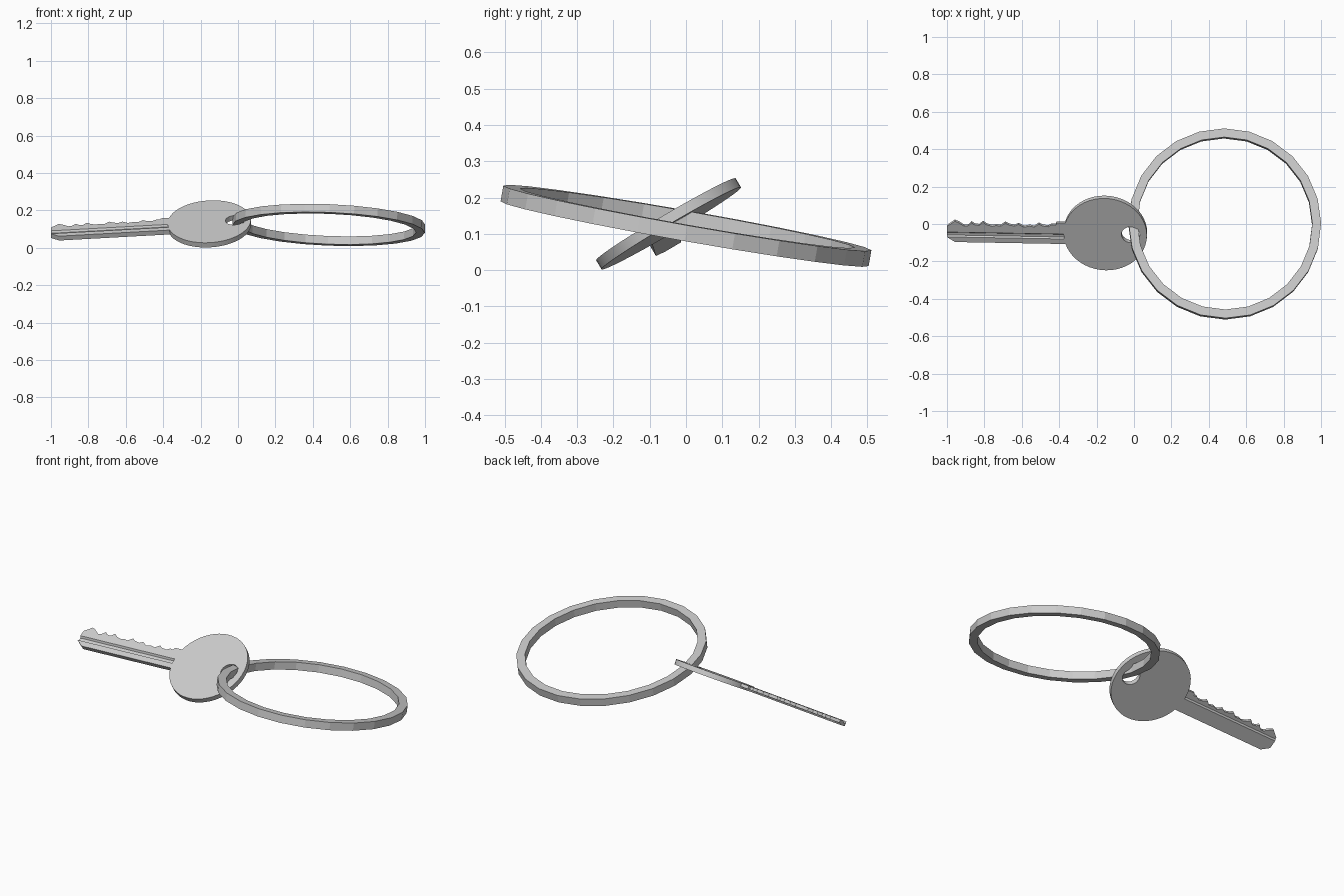
import bpy, bmesh, math
from mathutils import Vector, Matrix

if "Cube" in bpy.data.objects:
    bpy.data.objects.remove(bpy.data.objects["Cube"])


def frame(x_dir, y_dir, origin):
    """Placement matrix from two approximate in-plane directions."""
    x = Vector(x_dir).normalized()
    y = Vector(y_dir)
    y = (y - x * y.dot(x)).normalized()
    m = Matrix((x, y, x.cross(y))).transposed().to_4x4()
    m.translation = origin
    return m


def finish(name, bm, matrix, smooth=None):
    bmesh.ops.recalc_face_normals(bm, faces=bm.faces)
    bm.transform(matrix)
    mesh = bpy.data.meshes.new(name)
    bm.to_mesh(mesh)
    bm.free()
    ob = bpy.data.objects.new(name, mesh)
    bpy.context.collection.objects.link(ob)
    if smooth:
        bpy.ops.object.select_all(action='DESELECT')
        ob.select_set(True)
        bpy.context.view_layer.objects.active = ob
        bpy.ops.object.shade_smooth_by_angle(angle=math.radians(smooth))
    return ob


def skin(bm, rows, closed):
    """Join successive closed loops of points with quads."""
    loops = [[bm.verts.new(p) for p in row] for row in rows]
    n = len(loops[0])
    for i in range(len(loops) if closed else len(loops) - 1):
        a, b = loops[i], loops[(i + 1) % len(loops)]
        for j in range(n):
            k = (j + 1) % n
            bm.faces.new((a[j], a[k], b[k], b[j]))
    return loops


def washer(name, outer, inner, height, sides, matrix, hole_x=0.0, smooth=None):
    """Flat disc with a round hole, which may be off centre."""
    h = height / 2
    rows = [[(cx + r * math.cos(math.tau * i / sides), r * math.sin(math.tau * i / sides), z)
             for i in range(sides)]
            for r, cx, z in ((outer, 0, -h), (outer, 0, h), (inner, hole_x, h), (inner, hole_x, -h))]
    bm = bmesh.new()
    skin(bm, rows, True)
    return finish(name, bm, matrix, smooth)


# Faceted split-style ring, tilted
washer("key_ring", 0.515, 0.468, 0.044, 24,
       frame((1, 0, -0.04), (0, 1, -0.176), (0.485, 0, 0.122)))

# Key head with an off-centre hole that the ring passes through
key = frame((1, -0.018, 0.055), (0, 0.862, 0.507), (-0.153, -0.048, 0.1275))
washer("key_head", 0.223, 0.049, 0.029, 48, key, hole_x=0.136, smooth=30)

# Key blade: grooved section swept along stations (x, tooth height)
teeth = [(-0.848, 0.030), (-0.805, 0.064), (-0.785, 0.055), (-0.755, 0.034), (-0.735, 0.036),
         (-0.715, 0.056), (-0.70, 0.044), (-0.675, 0.040), (-0.655, 0.060), (-0.635, 0.045),
         (-0.605, 0.036), (-0.585, 0.042), (-0.560, 0.038), (-0.535, 0.058), (-0.515, 0.046),
         (-0.485, 0.040), (-0.465, 0.052), (-0.435, 0.034), (-0.405, 0.042), (-0.380, 0.036),
         (-0.355, 0.056), (-0.335, 0.044), (-0.305, 0.040), (-0.285, 0.052), (-0.265, 0.050),
         (-0.260, 0.064), (-0.205, 0.064)]
rows = []
for x, top in teeth:
    # the lower corner is cut back towards the tip
    low = -0.065 + 0.030 * max(0.0, (-0.805 - x) / 0.043)
    section = [(low, 0.0135), (-0.034, 0.0135), (-0.028, 0.003), (-0.012, 0.003),
               (-0.004, 0.0135), (top, 0.0135), (top, -0.004), (0.022, -0.004),
               (0.014, -0.0135), (low, -0.0135)]
    rows.append([(x, v, w) for v, w in section])
bm = bmesh.new()
loops = skin(bm, rows, False)
bm.faces.new(loops[0])
bm.faces.new(loops[-1])
finish("key_blade", bm, key)
